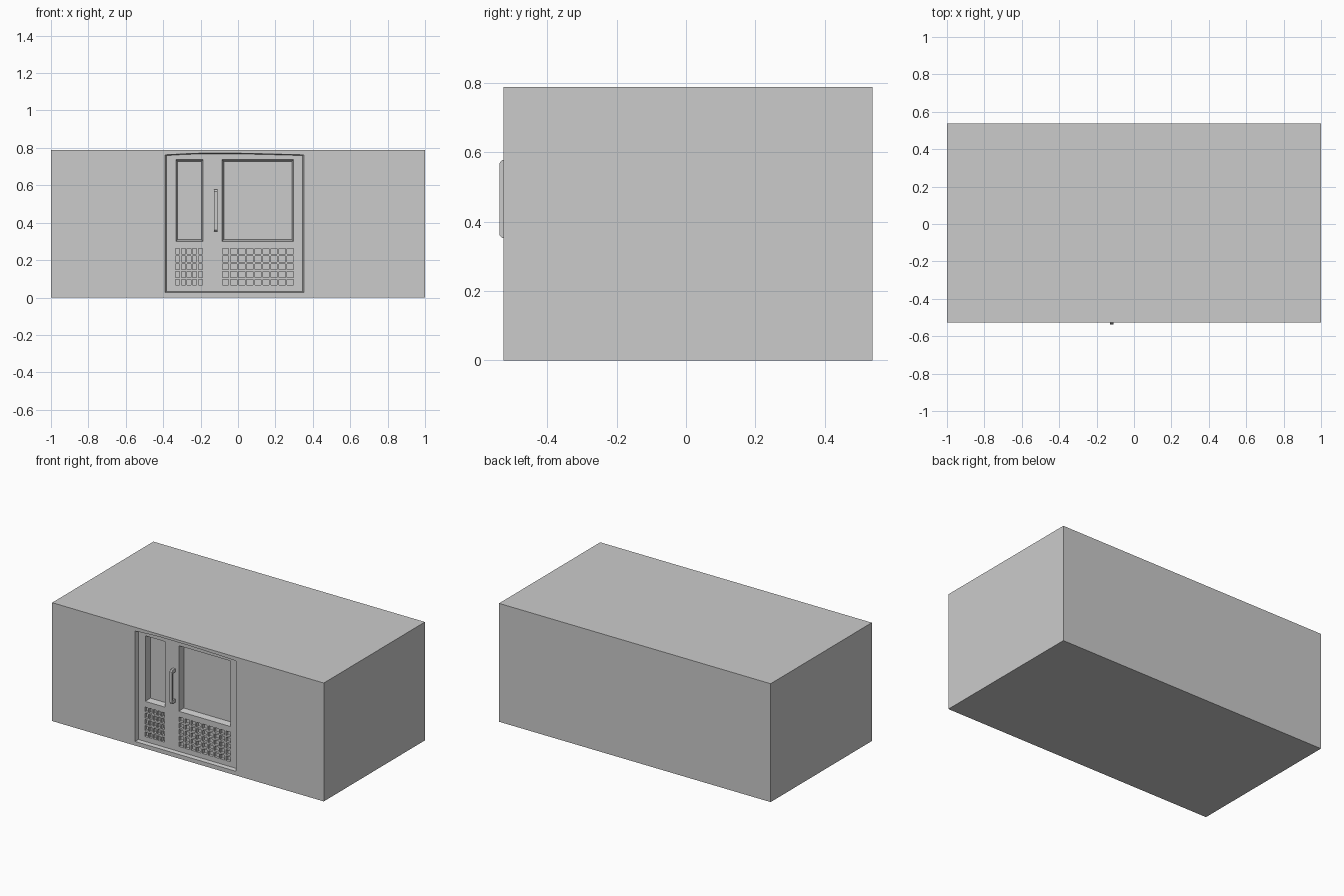
import bpy, bmesh

if "Cube" in bpy.data.objects:
    bpy.data.objects.remove(bpy.data.objects["Cube"])

FRONT, BACK = -0.526, 0.538      # outer wall planes
DOOR, PANE, VENT = -0.501, -0.461, -0.483   # recessed planes
EPS = 0.002


def add_object(name, bm):
    bmesh.ops.recalc_face_normals(bm, faces=bm.faces)
    mesh = bpy.data.meshes.new(name)
    bm.to_mesh(mesh)
    bm.free()
    ob = bpy.data.objects.new(name, mesh)
    bpy.context.collection.objects.link(ob)
    return ob


def loft(bm, front, back, y0, y1):
    """Solid between two xz outlines at depths y0 and y1."""
    a = [bm.verts.new((x, y0, z)) for x, z in front]
    b = [bm.verts.new((x, y1, z)) for x, z in back]
    bm.faces.new(a)
    bm.faces.new(b[::-1])
    n = len(a)
    for i in range(n):
        j = (i + 1) % n
        bm.faces.new((a[j], a[i], b[i], b[j]))


def rect(x0, x1, z0, z1, inset=0.0):
    x0, x1, z0, z1 = x0 + inset, x1 - inset, z0 + inset, z1 - inset
    return [(x0, z0), (x1, z0), (x1, z1), (x0, z1)]


def carve(body, cutter):
    cutter.hide_render = True
    mod = body.modifiers.new(cutter.name, 'BOOLEAN')
    mod.operation, mod.solver, mod.object = 'DIFFERENCE', 'EXACT', cutter
    bpy.context.view_layer.objects.active = body
    bpy.ops.object.modifier_apply(modifier=mod.name)
    bpy.data.objects.remove(cutter)


# main block
bm = bmesh.new()
block = rect(-1, 1, 0, 0.788)
loft(bm, block, block, FRONT, BACK)
body = add_object("main_block", bm)

# doorway recess with narrow splayed jambs and a barely arched head
arch = [(0.353, 0.763), (0.17, 0.768), (0.0, 0.772),
        (-0.2, 0.772), (-0.30, 0.768), (-0.39, 0.763)]
outer = [(-0.39, 0.027), (0.353, 0.027)] + arch
inner = [(-0.382, 0.033), (0.345, 0.033)] + [
    (x * 0.978 if abs(x) > 0.32 else x, z - 0.004) for x, z in arch]
bm = bmesh.new()
loft(bm, outer, inner, FRONT - EPS, DOOR)
carve(body, add_object("doorway_cutter", bm))

# two window recesses with splayed frames
bm = bmesh.new()
for x0, x1 in ((-0.332, -0.187), (-0.085, 0.297)):
    loft(bm, rect(x0, x1, 0.30, 0.737), rect(x0, x1, 0.30, 0.737, 0.009),
         DOOR - EPS, PANE)
carve(body, add_object("window_cutter", bm))

# vent grilles: rows of small rectangular holes
bm = bmesh.new()
for x0, x1, columns, bar in ((-0.334, -0.19, 5, 0.009), (-0.083, 0.296, 9, 0.010)):
    w = (x1 - x0 + bar) / columns
    h = (0.262 - 0.066 + 0.011) / 5
    for c in range(columns):
        for r in range(5):
            x, z = x0 + c * w, 0.066 + r * h
            hole = rect(x, x + w - bar, z, z + h - 0.011)
            loft(bm, hole, hole, DOOR - EPS, VENT)
carve(body, add_object("vent_cutter", bm))

# pull handle: bracket side profile (y, z) extruded across its width
profile = [(DOOR + EPS, 0.353), (-0.530, 0.353), (-0.538, 0.362), (-0.538, 0.568),
           (-0.530, 0.577), (DOOR + EPS, 0.577), (DOOR + EPS, 0.555),
           (-0.524, 0.555), (-0.524, 0.375), (DOOR + EPS, 0.375)]
bm = bmesh.new()
face = bm.faces.new([bm.verts.new((-0.128, y, z)) for y, z in profile])
ext = bmesh.ops.extrude_face_region(bm, geom=[face])
bmesh.ops.translate(bm, vec=(0.018, 0, 0),
                    verts=[v for v in ext["geom"] if isinstance(v, bmesh.types.BMVert)])
add_object("door_handle", bm)
